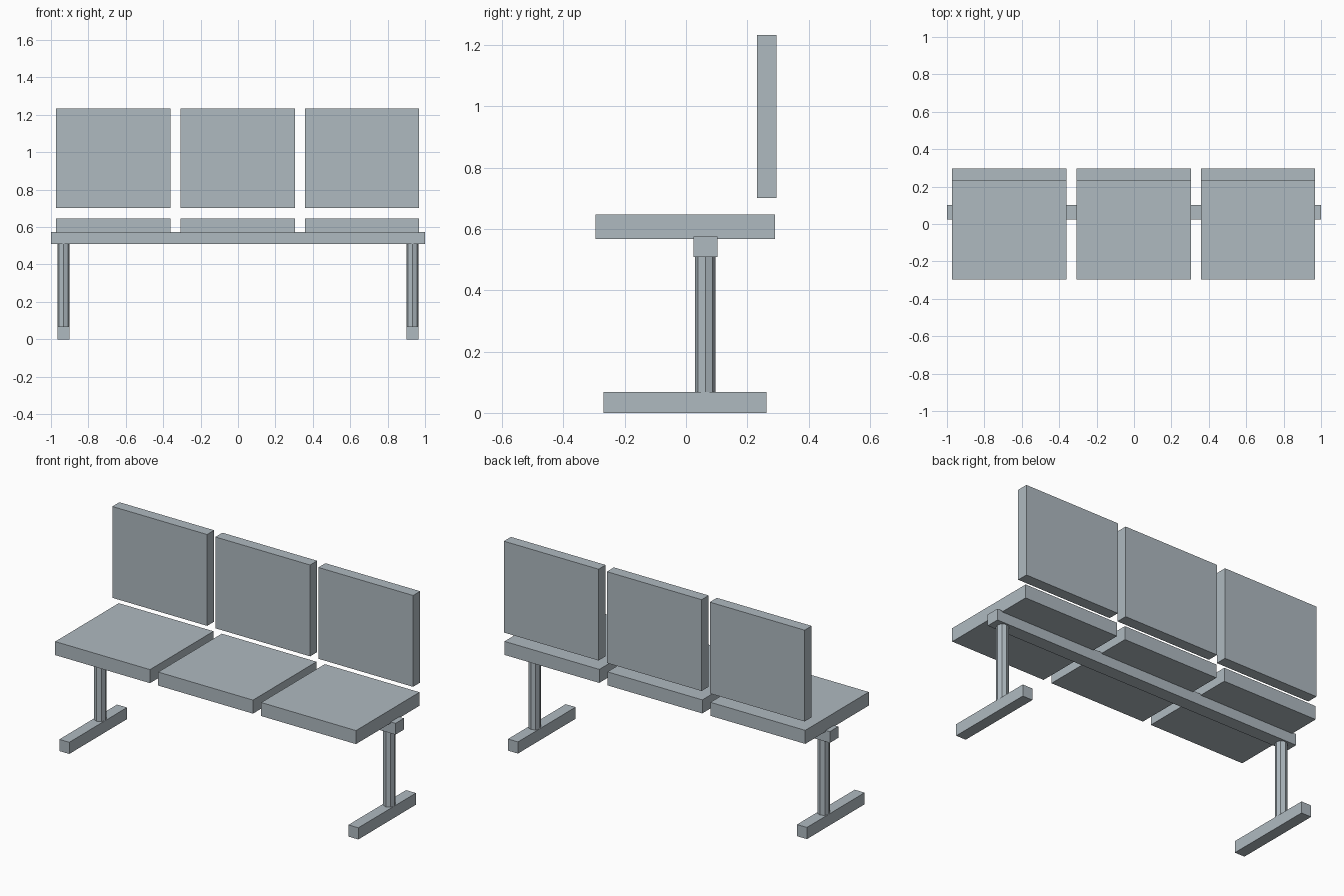
import bpy
import math

if "Cube" in bpy.data.objects:
    bpy.data.objects.remove(bpy.data.objects["Cube"])

grey = bpy.data.materials.new("blue_grey")
grey.diffuse_color = (0.43, 0.49, 0.53, 1)
grey.use_nodes = True
grey.node_tree.nodes["Principled BSDF"].inputs["Base Color"].default_value = grey.diffuse_color


def box(name, x, y, z):
    """Box from (min, max) ranges along each axis."""
    centre = [(a + b) / 2 for a, b in (x, y, z)]
    bpy.ops.mesh.primitive_cube_add(size=1, location=centre)
    ob = bpy.context.object
    ob.name = name
    ob.scale = [b - a for a, b in (x, y, z)]
    bpy.ops.object.transform_apply(location=False, rotation=False, scale=True)
    ob.data.materials.append(grey)
    return ob


# Three seat pads with matching backrests
for i, side in enumerate(("left", "middle", "right")):
    cx = (i - 1) * 0.665 - 0.002
    span = (cx - 0.306, cx + 0.306)
    box(f"seat_{side}", span, (-0.296, 0.290), (0.568, 0.647))
    box(f"backrest_{side}", span, (0.231, 0.296), (0.701, 1.234))

# Beam under the seats
box("support_beam", (-1.0, 1.0), (0.024, 0.102), (0.509, 0.575))

# Octagonal posts on long feet
for s, side in ((-1, "left"), (1, "right")):
    cx = s * 0.933
    bpy.ops.mesh.primitive_cylinder_add(
        vertices=8, radius=0.033, depth=0.441, location=(cx, 0.063, 0.2885))
    post = bpy.context.object
    post.name = f"post_{side}"
    post.data.materials.append(grey)
    box(f"foot_{side}", (cx - 0.032, cx + 0.032), (-0.269, 0.263), (0, 0.068))
